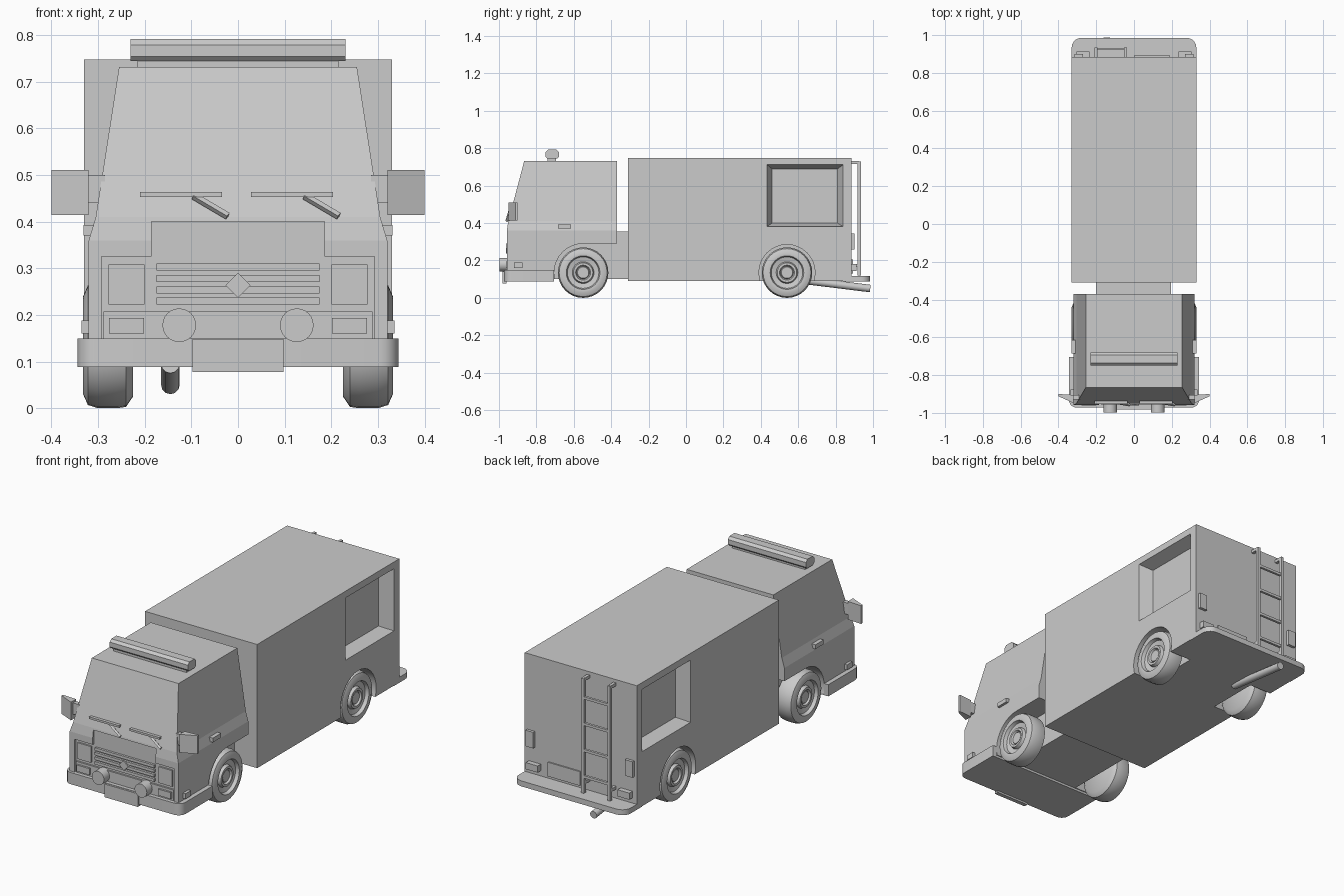
import bpy, bmesh, math
from mathutils import Vector

if "Cube" in bpy.data.objects:
    bpy.data.objects.remove(bpy.data.objects["Cube"])

GREY = (0.6, 0.6, 0.6, 1)
mat = bpy.data.materials.new("plain grey")
mat.use_nodes = True
mat.diffuse_color = GREY
mat.node_tree.nodes["Principled BSDF"].inputs["Base Color"].default_value = GREY


def finish(name, bm):
    bmesh.ops.recalc_face_normals(bm, faces=bm.faces)
    me = bpy.data.meshes.new(name)
    bm.to_mesh(me)
    bm.free()
    me.materials.append(mat)
    ob = bpy.data.objects.new(name, me)
    bpy.context.collection.objects.link(ob)
    return ob


def smooth(ob):
    bpy.ops.object.select_all(action='DESELECT')
    ob.select_set(True)
    bpy.context.view_layer.objects.active = ob
    bpy.ops.object.shade_smooth_by_angle(angle=math.radians(35))
    return ob


def loft(name, rings, closed=False):
    """Skin rings of points; cap the ends unless the loft closes on itself."""
    bm = bmesh.new()
    loops = [[bm.verts.new(p) for p in r] for r in rings]
    n = len(loops[0])
    pairs = list(zip(loops, loops[1:])) + ([(loops[-1], loops[0])] if closed else [])
    for a, b in pairs:
        for i in range(n):
            j = (i + 1) % n
            bm.faces.new((a[i], a[j], b[j], b[i]))
    if not closed:
        bm.faces.new(loops[0])
        bm.faces.new(loops[-1])
    return finish(name, bm)


def box(name, x, y, z):
    rings = [[(x[0], y[0], h), (x[1], y[0], h), (x[1], y[1], h), (x[0], y[1], h)] for h in z]
    return loft(name, rings)


def pair(name, x, y, z):
    for s, side in ((1, "left"), (-1, "right")):
        box(f"{side}_{name}", (s * x[0], s * x[1]), y, z)


def rod(name, a, b, r, sides=12, turn=0.0):
    a, b = Vector(a), Vector(b)
    q = (b - a).to_track_quat('Z', 'Y')
    ring = [q @ Vector((r * math.cos(t), r * math.sin(t), 0))
            for t in (turn + 2 * math.pi * i / sides for i in range(sides))]
    return smooth(loft(name, [[a + p for p in ring], [b + p for p in ring]]))


def cut(ob, cutter):
    cutter.hide_render = True
    mod = ob.modifiers.new("cut", 'BOOLEAN')
    mod.operation, mod.solver, mod.object = 'DIFFERENCE', 'EXACT', cutter
    bpy.context.view_layer.objects.active = ob
    bpy.ops.object.modifier_apply(modifier=mod.name)
    bpy.data.objects.remove(cutter)


def bevel_vertical(ob, width, front):
    """Round the upright edges on the front or rear end."""
    bm = bmesh.new()
    bm.from_mesh(ob.data)
    mid = sum(v.co.y for v in bm.verts) / len(bm.verts)
    edges = [e for e in bm.edges if abs(e.verts[0].co.z - e.verts[1].co.z) > 0.01
             and all((v.co.y < mid) == front for v in e.verts)]
    bmesh.ops.bevel(bm, geom=edges, offset=width, segments=5, profile=0.5, affect='EDGES')
    bm.to_mesh(ob.data)
    bm.free()
    smooth(ob)


FRONT_AXLE, REAR_AXLE, HUB_Z = -0.55, 0.54, 0.135

# Rear body with side recesses and wheel arches
body = box("rear_body", (-0.33, 0.33), (-0.31, 0.885), (0.09, 0.748))
for s in (1, -1):
    rings = [[(s * x, y0, z0), (s * x, y1, z0), (s * x, y1, z1), (s * x, y0, z1)]
             for x, y0, y1, z0, z1 in ((0.34, 0.43, 0.845, 0.378, 0.715),
                                       (0.26, 0.46, 0.81, 0.40, 0.69))]
    cut(body, loft("recess_cutter", rings))
    cut(body, rod("arch_cutter", (s * 0.2, REAR_AXLE, HUB_Z), (s * 0.4, REAR_AXLE, HUB_Z), 0.15, 32))

# Cab tapering towards the roof
cab_levels = ((0.10, 0.32, -0.958), (0.36, 0.32, -0.958), (0.41, 0.305, -0.95), (0.732, 0.255, -0.865))
cab = loft("cab", [[(-w, f, z), (w, f, z), (w, -0.37, z), (-w, -0.37, z)] for z, w, f in cab_levels])
cut(cab, box("rear_sill_cutter", (-0.5, 0.5), (FRONT_AXLE, -0.3), (0, 0.29)))
cut(cab, box("front_panel_cutter", (-0.293, 0.293), (-1.1, -0.943), (0.15, 0.325)))
cut(cab, box("hood_cutter", (-0.185, 0.185), (-1.1, -0.945), (0.325, 0.40)))
for s in (1, -1):
    cut(cab, rod("arch_cutter", (s * 0.2, FRONT_AXLE, HUB_Z), (s * 0.4, FRONT_AXLE, HUB_Z), 0.155, 32))

# Chassis link between cab and body
box("chassis", (-0.2, 0.195), (-0.72, -0.30), (0.10, 0.355))

# Wheels: a revolved section with stepped rim and hub
section = ((0.225, 0.0), (0.225, 0.11), (0.24, 0.132), (0.26, 0.135), (0.30, 0.135), (0.322, 0.128),
           (0.332, 0.105), (0.33, 0.09), (0.312, 0.084), (0.306, 0.058), (0.322, 0.052),
           (0.322, 0.04), (0.31, 0.034), (0.316, 0.03), (0.316, 0.0))
for s, side in ((1, "left"), (-1, "right")):
    for y, end in ((FRONT_AXLE, "front"), (REAR_AXLE, "rear")):
        rings = []
        for x, r in section:
            r = max(r, 0.001)
            rings.append([(s * x, y + r * math.cos(t), HUB_Z + r * math.sin(t))
                          for t in (2 * math.pi * i / 32 for i in range(32))])
        smooth(loft(f"{end}_{side}_wheel", rings))

# Front bumper, plate and rear step
bumper = box("front_bumper", (-0.344, 0.344), (-0.972, -0.705), (0.088, 0.15))
bevel_vertical(bumper, 0.04, True)
box("front_plate", (-0.098, 0.098), (-0.982, -0.96), (0.078, 0.148))
step = box("rear_step", (-0.33, 0.33), (0.84, 0.985), (0.088, 0.117))
bevel_vertical(step, 0.05, False)

# Grille slats and badge
for i in range(4):
    z = 0.222 + 0.0245 * i
    box(f"grille_slat_{i + 1}", (-0.175, 0.175), (-0.955, -0.94), (z, z + 0.015))
diamond = [(0.027, 0), (0, 0.027), (-0.027, 0), (0, -0.027)]
loft("grille_diamond", [[(x, y, 0.264 + z) for x, z in diamond] for y in (-0.962, -0.94)])

# Lamps on the nose and side markers
pair("headlight", (0.2, 0.278), (-0.952, -0.94), (0.222, 0.308))
pair("indicator", (0.202, 0.277), (-0.962, -0.94), (0.16, 0.194))
pair("panel_rail", (0.0, 0.288), (-0.952, -0.94), (0.15, 0.207))
pair("side_marker", (0.31, 0.335), (-0.92, -0.875), (0.16, 0.188))
pair("door_handle", (0.30, 0.331), (-0.685, -0.615), (0.37, 0.393))
for s, side in ((1, "left"), (-1, "right")):
    rod(f"{side}_fog_lamp", (s * 0.126, -0.94, 0.178), (s * 0.126, -0.998, 0.178), 0.036, 24)

# Wipers lying on the windscreen
for x in (-0.21, 0.028):
    side = "right" if x < 0 else "left"
    box(f"{side}_wiper_blade", (x, x + 0.176), (-0.952, -0.93), (0.453, 0.464))
    rod(f"{side}_wiper_arm", (x + 0.115, -0.945, 0.455), (x + 0.188, -0.958, 0.412), 0.008, 4)

# Mirrors angled backwards, each with two short brackets
for s, side in ((1, "left"), (-1, "right")):
    plan = ((0.32, -0.948), (0.40, -0.912), (0.40, -0.90), (0.32, -0.905))
    loft(f"{side}_mirror", [[(s * x, y, z) for x, y in plan] for z in (0.414, 0.511)])
    box(f"{side}_mirror_bracket", (s * 0.285, s * 0.325), (-0.93, -0.905), (0.44, 0.50))

# Roof light bar
box("light_bar_base", (-0.215, 0.215), (-0.74, -0.695), (0.725, 0.748))
bar_section = ((-0.035, 0.010), (-0.025, 0), (0.025, 0), (0.035, 0.010),
               (0.035, 0.035), (0.022, 0.048), (-0.022, 0.048), (-0.035, 0.035))
smooth(loft("light_bar", [[(x, -0.715 + y, 0.744 + z) for y, z in bar_section] for x in (-0.23, 0.23)]))

# Rear ladder
for x in (-0.2, -0.045):
    side = "outer" if x < -0.1 else "inner"
    box(f"{side}_ladder_rail", (x - 0.008, x + 0.008), (0.918, 0.935), (0.12, 0.73))
    for z in (0.165, 0.715):
        box(f"{side}_ladder_mount", (x - 0.008, x + 0.008), (0.88, 0.925), (z, z + 0.016))
for i in range(4):
    z = 0.2 + 0.14 * i
    box(f"ladder_rung_{i + 1}", (-0.2, -0.045), (0.92, 0.933), (z, z + 0.014))

# Rear lamps and plate
pair("tall_rear_lamp", (0.27, 0.315), (0.88, 0.9), (0.26, 0.345))
pair("low_rear_lamp", (0.235, 0.305), (0.88, 0.912), (0.145, 0.18))
box("rear_plate", (0.0, 0.19), (0.88, 0.892), (0.13, 0.205))

# Exhaust pipe
rod("exhaust_pipe", (-0.145, 0.62, 0.095), (-0.145, 0.985, 0.05), 0.02, 12)
